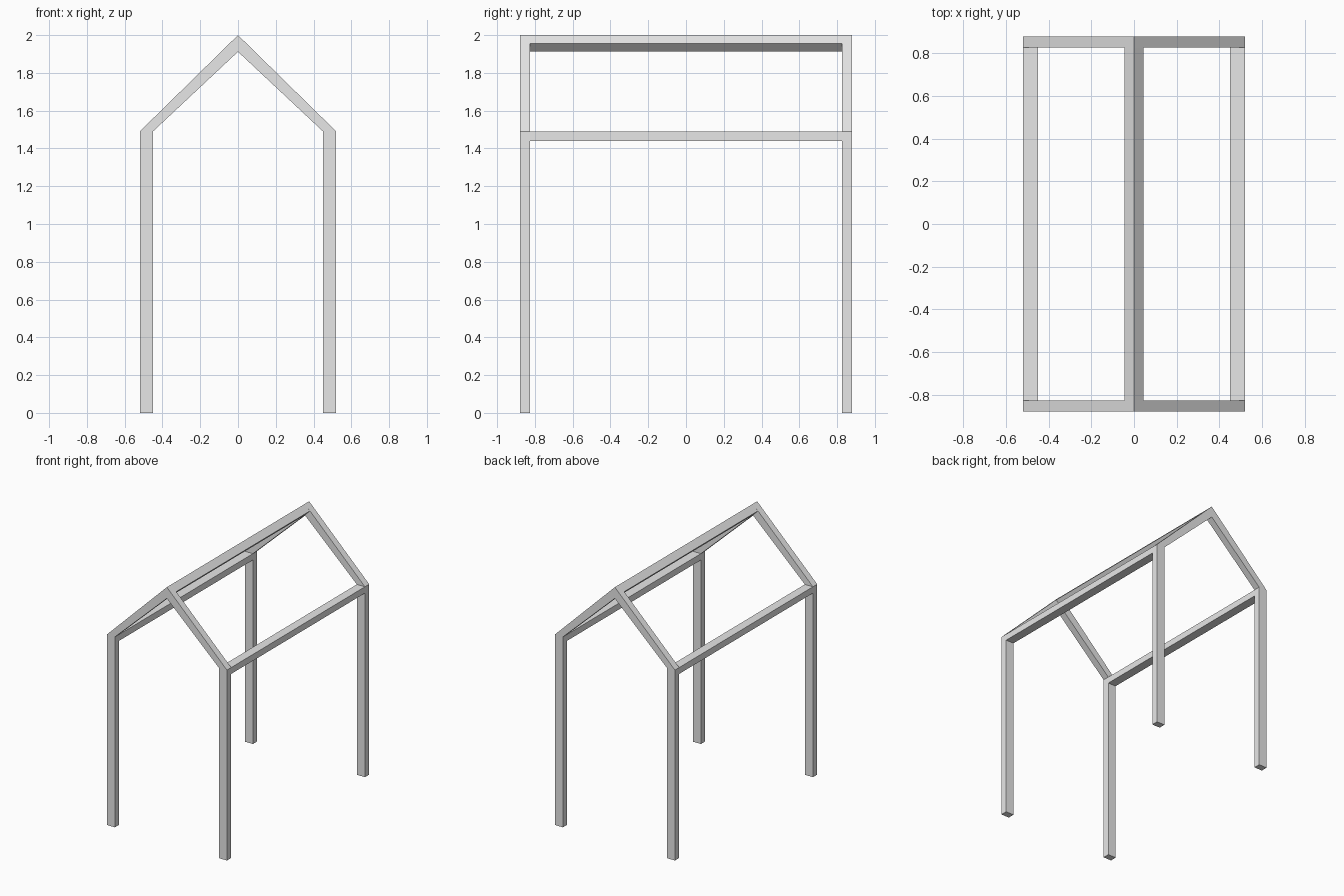
import bpy
import bmesh
from mathutils import Vector

cube = bpy.data.objects.get("Cube")
if cube:
    bpy.data.objects.remove(cube, do_unlink=True)

# Single plain grey finish
grey = bpy.data.materials.new("plain_grey")
grey.use_nodes = True
colour = (0.8, 0.8, 0.8, 1)
grey.diffuse_color = colour
grey.node_tree.nodes["Principled BSDF"].inputs["Base Color"].default_value = colour

# Frame dimensions
half_w, half_l = 0.52, 0.88
post_w, post_d = 0.07, 0.053
eave, apex = 1.49, 2.0
beam_h = 0.05
ridge_r = 0.044


def prism(name, profile, y0, y1):
    """Extrude an x-z profile along y from y0 to y1."""
    bm = bmesh.new()
    face = bm.faces.new([bm.verts.new((x, y0, z)) for x, z in profile])
    extruded = bmesh.ops.extrude_face_region(bm, geom=[face])["geom"]
    moved = [v for v in extruded if isinstance(v, bmesh.types.BMVert)]
    bmesh.ops.translate(bm, verts=moved, vec=Vector((0, y1 - y0, 0)))
    bmesh.ops.recalc_face_normals(bm, faces=bm.faces)
    mesh = bpy.data.meshes.new(name)
    bm.to_mesh(mesh)
    bm.free()
    mesh.materials.append(grey)
    obj = bpy.data.objects.new(name, mesh)
    bpy.context.collection.objects.link(obj)
    return obj


def rect(x0, x1, z0, z1):
    return [(x0, z0), (x1, z0), (x1, z1), (x0, z1)]


for side, sx in (("left", 1), ("right", -1)):
    outer, inner = sx * half_w, sx * (half_w - post_w)
    for end, sy in (("front", -1), ("back", 1)):
        y_out, y_in = sy * half_l, sy * (half_l - post_d)
        # Corner posts
        prism(f"{end}_{side}_post", rect(outer, inner, 0, eave), y_out, y_in)
        # Sloping rafters, butted under the ridge
        slope = [(outer, eave), (0, apex), (0, apex - 2 * ridge_r), (inner, eave)]
        prism(f"{end}_{side}_rafter", slope, y_out, y_in)
    # Horizontal eave beams between the posts
    inset = half_l - post_d
    prism(f"{side}_eave_beam", rect(outer, inner, eave - beam_h, eave), -inset, inset)

# Ridge beam standing on its corner
mid = apex - ridge_r
prism("ridge_beam", [(0, apex), (ridge_r, mid), (0, mid - ridge_r), (-ridge_r, mid)],
      -half_l, half_l)
